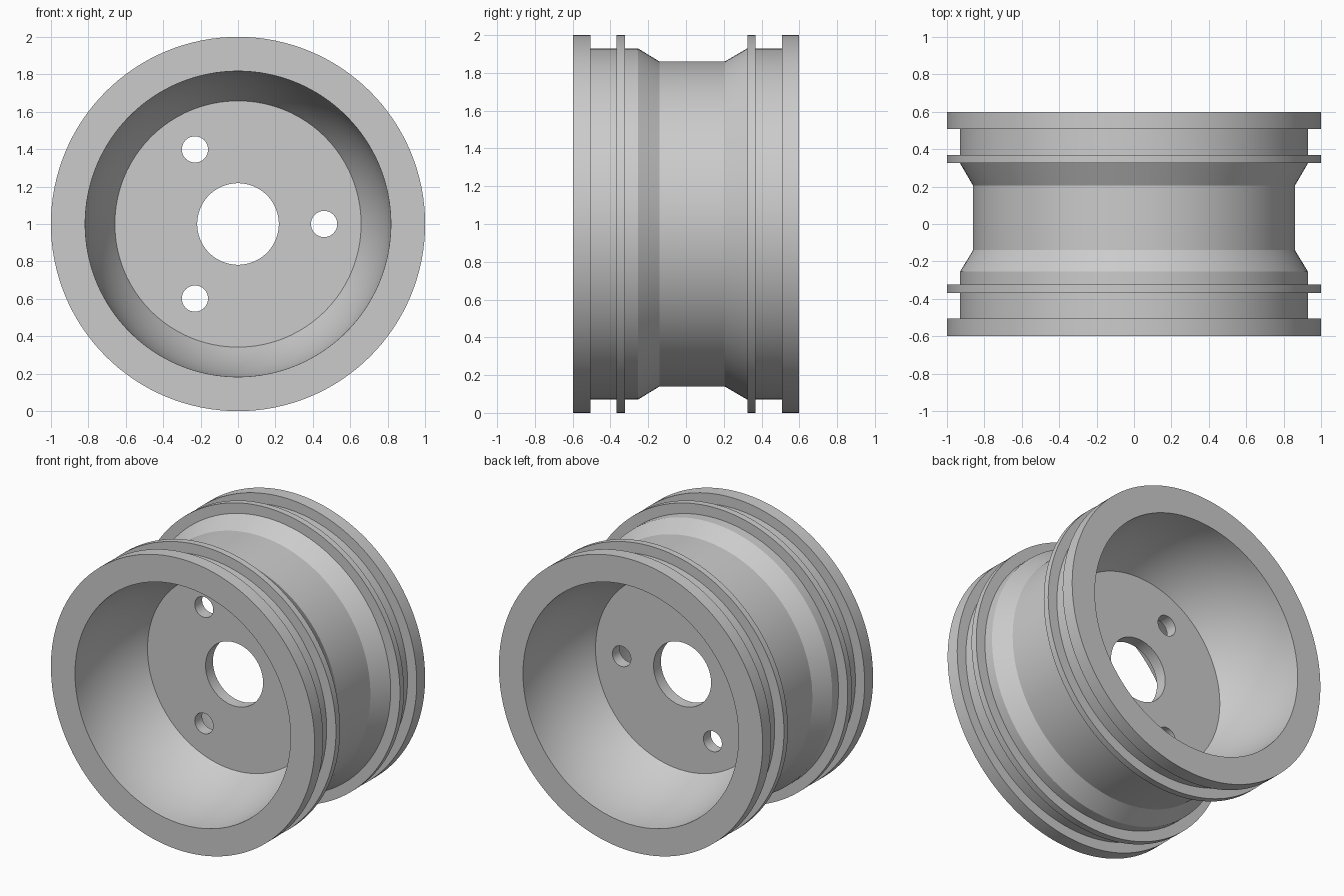
import bpy, bmesh, math
from mathutils import Matrix, Vector

old = bpy.data.objects.get("Cube")
if old:
    bpy.data.objects.remove(old, do_unlink=True)

SEGMENTS = 128
CENTRE = Vector((0, 0, 1))

# Single metal colour
metal = bpy.data.materials.new("light_grey_metal")
metal.use_nodes = True
colour = (0.6, 0.6, 0.6, 1)
metal.diffuse_color = colour
metal.node_tree.nodes["Principled BSDF"].inputs["Base Color"].default_value = colour


def lathe(name, profile):
    """Revolve a closed (radius, y) profile around the wheel axis."""
    bm = bmesh.new()
    rings = []
    for i in range(SEGMENTS):
        a = 2 * math.pi * i / SEGMENTS
        rings.append([bm.verts.new(CENTRE + Vector((r * math.cos(a), y, r * math.sin(a))))
                      for r, y in profile])
    n = len(profile)
    for i, ring in enumerate(rings):
        nxt = rings[(i + 1) % SEGMENTS]
        for j in range(n):
            k = (j + 1) % n
            bm.faces.new((ring[j], ring[k], nxt[k], nxt[j]))
    bmesh.ops.recalc_face_normals(bm, faces=bm.faces)
    mesh = bpy.data.meshes.new(name)
    bm.to_mesh(mesh)
    bm.free()
    mesh.materials.append(metal)
    obj = bpy.data.objects.new(name, mesh)
    bpy.context.collection.objects.link(obj)
    return obj


# Bowl-shaped dish: a circular arc, straight at the lip and curving in to the hub
FACE, LIP, HUB, HUB_HALF, BORE = 0.598, 0.817, 0.658, 0.04, 0.218
STEPS = 12
depth, drop = FACE - HUB_HALF, LIP - HUB
arc_radius = (depth ** 2 + drop ** 2) / (2 * drop)
sweep = math.asin(depth / arc_radius)
dish = []
for i in range(STEPS + 1):
    a = sweep * i / STEPS
    dish.append((LIP - arc_radius * (1 - math.cos(a)), FACE - arc_radius * math.sin(a)))

# Rim cross-section: outer flanges, bead ridges and drop centre, from front to back
FLANGE, SEAT, DROP = 1.0, 0.93, 0.86
outside = [
    (FLANGE, -FACE), (FLANGE, -0.506), (SEAT, -0.506),
    (SEAT, -0.368), (FLANGE, -0.368), (FLANGE, -0.323), (SEAT, -0.323),
    (SEAT, -0.255), (DROP, -0.14), (DROP, 0.205), (SEAT, 0.325),
    (FLANGE, 0.325), (FLANGE, 0.368), (SEAT, 0.368), (SEAT, 0.507),
    (FLANGE, 0.507), (FLANGE, FACE),
]
hub = [(BORE, HUB_HALF), (BORE, -HUB_HALF)]
front_dish = [(r, -y) for r, y in reversed(dish)]
wheel = lathe("wheel_rim", outside + dish + hub + front_dish)

# Three bolt holes through the hub
bm = bmesh.new()
for i in range(3):
    a = 2 * math.pi * i / 3
    place = Matrix.Translation(CENTRE + Vector((0.46 * math.cos(a), 0, 0.46 * math.sin(a))))
    bmesh.ops.create_cone(bm, cap_ends=True, segments=48, radius1=0.07, radius2=0.07,
                          depth=0.3, matrix=place @ Matrix.Rotation(math.pi / 2, 4, 'X'))
cutter_mesh = bpy.data.meshes.new("bolt_hole_cutter")
bm.to_mesh(cutter_mesh)
bm.free()
cutter_mesh.materials.append(metal)
cutter = bpy.data.objects.new("bolt_hole_cutter", cutter_mesh)
bpy.context.collection.objects.link(cutter)
cutter.hide_render = True

holes = wheel.modifiers.new("bolt_holes", 'BOOLEAN')
holes.operation = 'DIFFERENCE'
holes.solver = 'EXACT'
holes.object = cutter

bpy.ops.object.select_all(action='DESELECT')
bpy.context.view_layer.objects.active = wheel
wheel.select_set(True)
bpy.ops.object.modifier_apply(modifier=holes.name)
bpy.data.objects.remove(cutter, do_unlink=True)

# Smooth round surfaces, crisp machined edges
bpy.ops.object.shade_smooth_by_angle(angle=math.radians(25))
